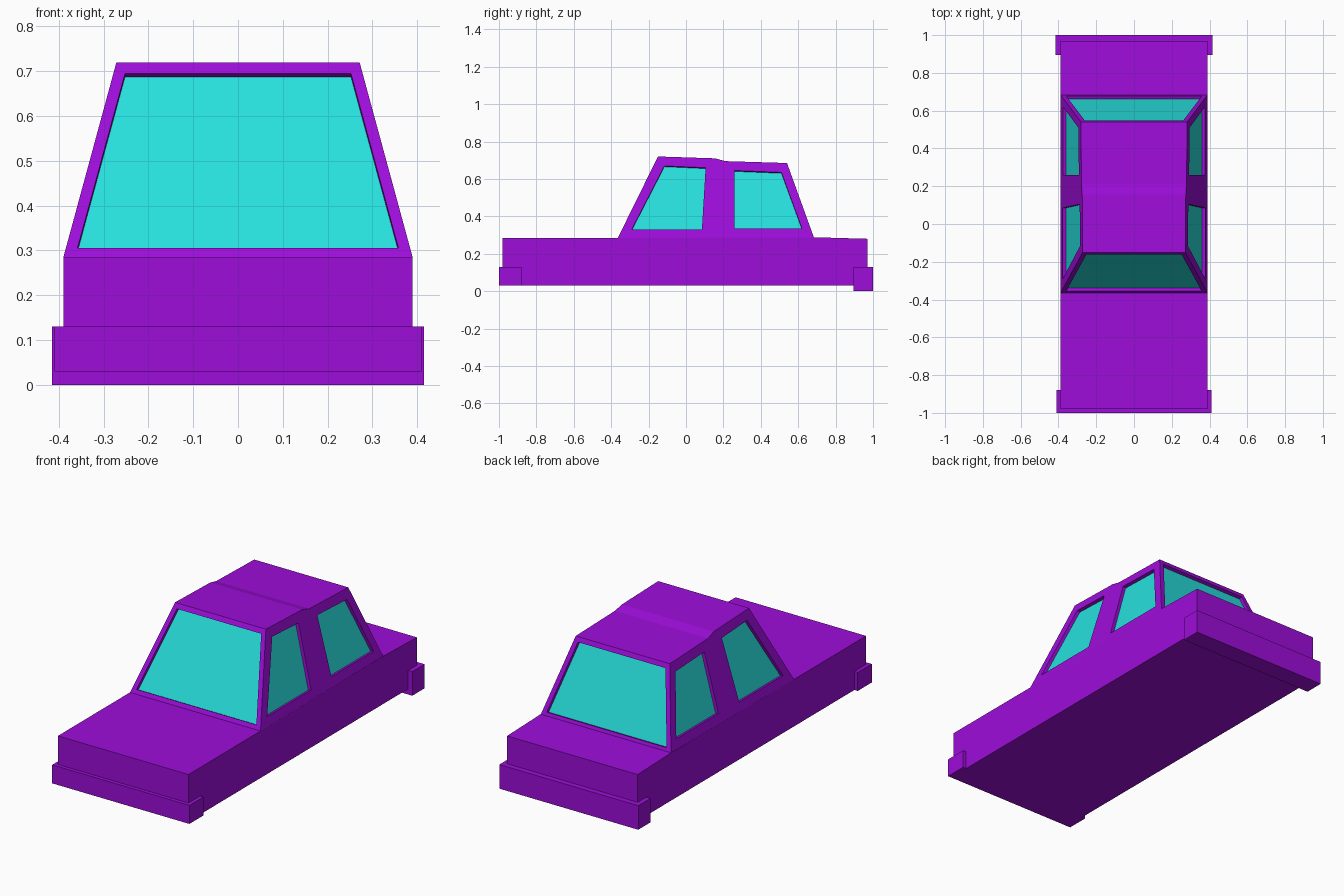
import bpy
import bmesh
from mathutils import Vector

cube = bpy.data.objects.get("Cube")
if cube:
    bpy.data.objects.remove(cube, do_unlink=True)


def make_material(name, colour):
    mat = bpy.data.materials.new(name)
    mat.use_nodes = True
    mat.diffuse_color = colour
    mat.node_tree.nodes["Principled BSDF"].inputs["Base Color"].default_value = colour
    return mat


PAINT = make_material("purple paint", (0.34, 0.004, 0.70, 1))
GLASS = make_material("cyan glass", (0.02, 0.74, 0.72, 1))


def finish(bm, name):
    bmesh.ops.remove_doubles(bm, verts=bm.verts, dist=0.0005)
    bmesh.ops.recalc_face_normals(bm, faces=bm.faces)
    mesh = bpy.data.meshes.new(name)
    bm.to_mesh(mesh)
    bm.free()
    mesh.materials.append(PAINT)
    mesh.materials.append(GLASS)
    obj = bpy.data.objects.new(name, mesh)
    bpy.context.collection.objects.link(obj)
    return obj


def add_face(bm, points, material=0):
    face = bm.faces.new([bm.verts.new(p) for p in points])
    face.material_index = material
    return face


def extrude_profile(name, profile, half_width):
    """Closed (y, z) outline swept across the width."""
    bm = bmesh.new()
    face = add_face(bm, [(-half_width, y, z) for y, z in profile])
    swept = bmesh.ops.extrude_face_region(bm, geom=[face])["geom"]
    verts = [v for v in swept if isinstance(v, bmesh.types.BMVert)]
    bmesh.ops.translate(bm, verts=verts, vec=(2 * half_width, 0, 0))
    return finish(bm, name)


def box_profile(y0, y1, z0, z1):
    return [(y0, z0), (y1, z0), (y1, z1), (y0, z1)]


# Lower body and bumpers
extrude_profile("lower_body", [(-0.98, 0.03), (0.97, 0.03), (0.97, 0.28),
                               (0.685, 0.288), (-0.365, 0.284), (-0.98, 0.284)], 0.39)
extrude_profile("front_bumper", box_profile(-1.0, -0.88, 0.03, 0.13), 0.41)
extrude_profile("rear_bumper", box_profile(0.895, 1.0, 0.0, 0.13), 0.415)

# Cabin: outline points in side view, leaning inwards with height
BASE_Z = 0.284
FRONT_BASE, MID_BASE, REAR_BASE = (-0.365, BASE_Z), (0.17, BASE_Z), (0.685, BASE_Z)
FRONT_TOP, STEP_HIGH = (-0.15, 0.72), (0.155, 0.71)
STEP_LOW, REAR_TOP = (0.21, 0.695), (0.54, 0.685)
CENTRE = Vector((0, 0.16, 0.45))
RECESS = 0.018


def half_width(z):
    return 0.39 - (z - BASE_Z) * 0.272


def on_side(point, side):
    y, z = point
    return Vector((side * half_width(z), y, z))


def window_panel(bm, outer, inner):
    """Flat frame around an opening with a recessed pane."""
    normal = (inner[1] - inner[0]).cross(inner[3] - inner[0]).normalized()
    if normal.dot(CENTRE - inner[0]) < 0:
        normal.negate()
    pane = [p + normal * RECESS for p in inner]
    for i in range(4):
        j = (i + 1) % 4
        add_face(bm, [outer[i], outer[j], inner[j], inner[i]])
        add_face(bm, [inner[i], inner[j], pane[j], pane[i]])
    add_face(bm, pane, 1)


def end_panel(bm, base, top, z_low, z_high):
    """Windscreen or rear window panel."""
    def slope_y(z):
        return base[0] + (top[0] - base[0]) * (z - base[1]) / (top[1] - base[1])

    def corners(z_a, z_b, margin):
        return [Vector((s * (half_width(z) - margin), slope_y(z), z))
                for s, z in ((-1, z_a), (1, z_a), (1, z_b), (-1, z_b))]

    window_panel(bm, corners(base[1], top[1], 0), corners(z_low, z_high, 0.026))


cabin = bmesh.new()
end_panel(cabin, FRONT_BASE, FRONT_TOP, 0.305, 0.695)
end_panel(cabin, REAR_BASE, REAR_TOP, 0.305, 0.66)

front_window = [(-0.29, 0.33), (0.085, 0.33), (0.105, 0.66), (-0.115, 0.67)]
rear_window = [(0.26, 0.335), (0.62, 0.335), (0.51, 0.635), (0.26, 0.645)]
for side in (-1, 1):
    for outline, window in (
            ((FRONT_BASE, MID_BASE, STEP_HIGH, FRONT_TOP), front_window),
            ((MID_BASE, REAR_BASE, REAR_TOP, STEP_LOW), rear_window)):
        window_panel(cabin, [on_side(p, side) for p in outline],
                     [on_side(p, side) for p in window])
    # Door pillar wedge below the roof step
    add_face(cabin, [on_side(p, side) for p in (MID_BASE, STEP_LOW, STEP_HIGH)])

# Stepped roof and cabin floor
roof_line = [FRONT_TOP, STEP_HIGH, STEP_LOW, REAR_TOP]
floor_line = [FRONT_BASE, MID_BASE, REAR_BASE]
for line in (roof_line, floor_line):
    for a, b in zip(line, line[1:]):
        add_face(cabin, [on_side(a, -1), on_side(a, 1), on_side(b, 1), on_side(b, -1)])
finish(cabin, "cabin")
